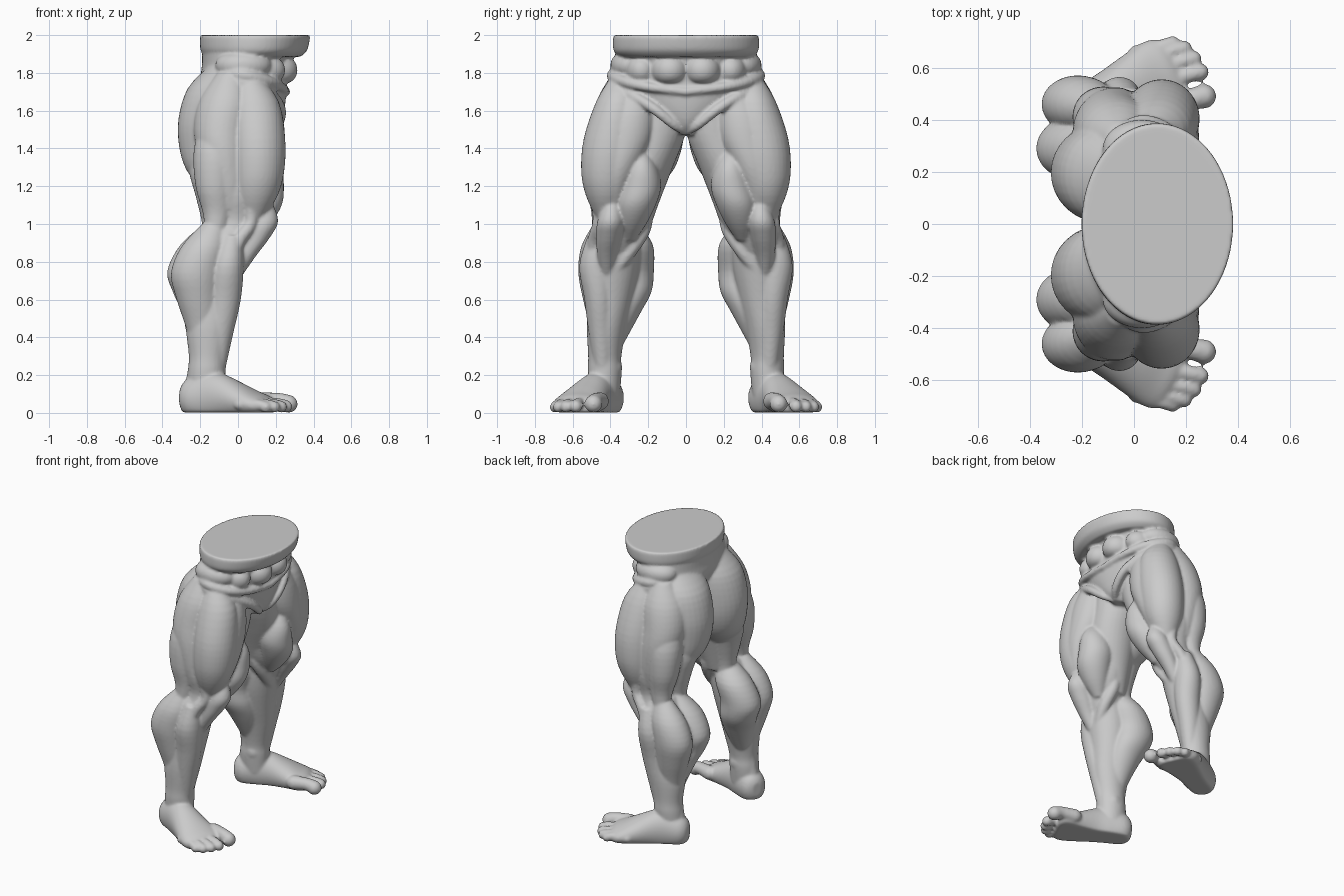
import bpy, math
from mathutils import Vector

verts, faces = [], []


def skin(rings, sides=(1, -1)):
    """Join rings of points into a closed skin, on one or both sides."""
    n = len(rings[0])
    for s in sides:
        o = len(verts)
        new = [[o + i * n + j for j in range(n)] for i in range(len(rings))]
        for ring in rings:
            verts.extend((p[0], p[1] * s, p[2]) for p in ring)
        part = [(a[j], a[(j + 1) % n], b[(j + 1) % n], b[j])
                for a, b in zip(new, new[1:]) for j in range(n)]
        part += [tuple(reversed(new[0])), tuple(new[-1])]
        faces.extend(part if s > 0 else [tuple(reversed(f)) for f in part])


def spline(rows, n):
    """Catmull-Rom interpolation through rows of numbers."""
    rows = [Vector(r) for r in rows]
    out = []
    for i in range(len(rows) - 1):
        a, b, c, d = rows[max(i - 1, 0)], rows[i], rows[i + 1], rows[min(i + 2, len(rows) - 1)]
        for k in range(n):
            t = k / n
            out.append(0.5 * (2 * b + (c - a) * t + (2 * a - 5 * b + 4 * c - d) * t * t
                              + (3 * b - a - 3 * c + d) * t ** 3))
    return out + [rows[-1]]


def loft(rows, place=lambda t, a, b: (a, b, t), sides=(1, -1), seg=32):
    """Elliptic sections: (t, centre a, centre b, radius a, radius b)."""
    turns = [math.tau * j / seg for j in range(seg)]
    if rows[0][0] > rows[-1][0]:
        rows = rows[::-1]
    skin([[place(t, a + max(ra, .005) * math.cos(w), b + max(rb, .005) * math.sin(w)) for w in turns]
          for t, a, b, ra, rb in spline(rows, 4)], sides)


def ball(c, r, p=1.0):
    """Ellipsoid; p below 1 makes it fuller, like a cushion."""
    lats = [math.pi * (i + .2) / 14.4 for i in range(15)]
    loft([(c[2] - r[2] * math.cos(w), c[0], c[1], r[0] * math.sin(w) ** p, r[1] * math.sin(w) ** p)
          for w in lats])


def strand(rows, n=5, seg=14):
    """Round-ended tube through (x, y, z, radius) for tendons, folds and toes."""
    pts = [(Vector(p[:3]), p[3]) for p in spline([Vector(r) for r in rows], n)]
    t0 = (pts[1][0] - pts[0][0]).normalized()
    t1 = (pts[-1][0] - pts[-2][0]).normalized()
    (c0, r0), (c1, r1) = pts[0], pts[-1]
    arcs = [math.radians(d) for d in (20, 45, 65, 82)]
    path = ([(c0 - t0 * r0 * math.sin(w), r0 * math.cos(w)) for w in reversed(arcs)] + pts
            + [(c1 + t1 * r1 * math.sin(w), r1 * math.cos(w)) for w in arcs])
    rings, side = [], t0.orthogonal()
    for i, (c, r) in enumerate(path):
        t = (path[min(i + 1, len(path) - 1)][0] - path[max(i - 1, 0)][0]).normalized()
        side = (side - t * side.dot(t)).normalized()
        up = t.cross(side)
        rings.append([c + r * (side * math.cos(math.tau * j / seg) + up * math.sin(math.tau * j / seg))
                      for j in range(seg)])
    skin(rings)


# Waist slab, belly and pelvis
loft([(2.0, .09, 0, .288, .38), (1.985, .09, 0, .291, .386), (1.93, .085, 0, .285, .386),
      (1.905, .082, 0, .272, .375), (1.885, .08, 0, .25, .35)], sides=(1,), seg=64)
loft([(1.92, .05, 0, .24, .36), (1.85, .035, 0, .225, .37), (1.78, .03, 0, .225, .385),
      (1.7, .045, 0, .21, .35), (1.6, .06, 0, .185, .23), (1.52, .08, 0, .14, .1),
      (1.47, .09, 0, .08, .04)], sides=(1,), seg=64)
# Abdominal blocks, flank and crest
ball((.2, .085, 1.815), (.115, .1, .075), .6)
ball((.135, .235, 1.815), (.115, .085, .07), .6)
ball((.03, .29, 1.84), (.15, .11, .07), .6)
# Hip fold sweeping down to the crotch, in two ridges
strand([(-.13, .24, 1.82, .015), (-.06, .34, 1.80, .028), (.04, .385, 1.785, .035), (.16, .33, 1.755, .03),
        (.23, .2, 1.725, .025), (.255, 0, 1.70, .022)])
strand([(-.1, .31, 1.76, .02), (-.03, .37, 1.755, .03), (.07, .38, 1.735, .035), (.17, .3, 1.69, .03),
        (.225, .17, 1.61, .028), (.215, .07, 1.53, .025), (.17, .01, 1.49, .02)])

# Buttock and side hip
loft([(1.84, -.07, .16, .08, .13), (1.72, -.11, .185, .155, .18), (1.56, -.125, .195, .19, .19),
      (1.41, -.125, .20, .187, .18), (1.28, -.12, .22, .15, .15), (1.18, -.1, .25, .08, .08)])
loft([(1.8, -.04, .32, .07, .07), (1.66, -.06, .33, .145, .14), (1.5, -.085, .355, .15, .155),
      (1.36, -.075, .395, .13, .13), (1.2, -.05, .43, .09, .085), (1.08, -.04, .43, .06, .06)])
# Thigh core and inner thigh
loft([(1.76, .0, .24, .17, .15), (1.6, .0, .24, .19, .19), (1.45, -.01, .25, .19, .225),
      (1.3, -.01, .29, .18, .21), (1.15, -.01, .32, .16, .185), (1.02, -.01, .33, .14, .15),
      (.9, -.05, .37, .13, .13), (.8, -.08, .38, .1, .1)])
loft([(1.62, .06, .13, .12, .1), (1.48, .03, .15, .15, .145), (1.3, .01, .21, .155, .14),
      (1.12, -.02, .26, .13, .12), (.95, -.05, .3, .09, .1)])
# Thigh front: outer sweep, centre and inner teardrop
loft([(1.79, .06, .34, .05, .05), (1.65, .09, .36, .125, .115), (1.45, .105, .395, .145, .147),
      (1.28, .105, .415, .14, .14), (1.15, .095, .42, .115, .11), (1.02, .08, .42, .05, .05)])
loft([(1.72, .12, .25, .07, .07), (1.58, .13, .29, .105, .125), (1.44, .14, .315, .11, .13),
      (1.3, .13, .355, .115, .11), (1.18, .13, .385, .085, .08), (1.08, .12, .39, .05, .04)])
loft([(1.43, .12, .245, .03, .02), (1.31, .125, .235, .105, .08), (1.2, .125, .24, .118, .108),
      (1.1, .12, .265, .112, .105), (1.0, .09, .285, .08, .075), (.91, .05, .3, .03, .03)])
# Thigh back: outer and inner hamstrings
loft([(1.55, -.1, .36, .1, .1), (1.38, -.115, .405, .12, .115), (1.2, -.12, .425, .105, .1),
      (1.05, -.11, .435, .075, .065), (.9, -.13, .46, .04, .04)])
loft([(1.5, -.13, .22, .1, .12), (1.3, -.13, .26, .13, .12), (1.15, -.12, .28, .105, .1),
      (1.0, -.12, .28, .07, .065), (.86, -.14, .27, .04, .05)])

# Kneecap, tendon and side straps
loft([(1.14, .13, .39, .04, .03), (1.02, .135, .40, .078, .068), (.93, .095, .41, .075, .065),
      (.83, .04, .42, .055, .05), (.73, -.005, .42, .03, .03)])
strand([(.04, .48, 1.2, .03), (.07, .46, 1.02, .035), (.01, .485, .92, .035), (-.03, .5, .82, .03)])
strand([(-.02, .21, 1.12, .03), (-.01, .22, .99, .04), (.01, .29, .87, .04), (.0, .37, .76, .03)])

# Shin core
loft([(1.0, -.04, .36, .12, .11), (.9, -.08, .38, .14, .14), (.75, -.11, .39, .14, .14),
      (.6, -.13, .40, .13, .12), (.45, -.15, .42, .125, .105), (.3, -.16, .43, .1, .088),
      (.22, -.165, .43, .1, .09), (.1, -.17, .43, .1, .08)])
# Calf: inner head, outer head, front shin muscle and heel tendon
loft([(1.0, -.13, .3, .05, .05), (.89, -.18, .285, .125, .11), (.75, -.235, .29, .14, .12),
      (.64, -.215, .295, .13, .112), (.54, -.19, .335, .11, .1), (.43, -.18, .37, .08, .075),
      (.33, -.18, .4, .05, .05)])
loft([(1.0, -.13, .44, .06, .05), (.88, -.18, .455, .12, .10), (.74, -.22, .46, .135, .11),
      (.6, -.21, .45, .115, .095), (.45, -.185, .44, .09, .07), (.32, -.18, .44, .06, .05)])
loft([(.94, -.03, .47, .05, .05), (.78, -.055, .475, .085, .09), (.6, -.07, .46, .085, .078),
      (.42, -.095, .45, .07, .065), (.24, -.11, .44, .045, .045)])
strand([(-.25, .39, .56, .05), (-.225, .415, .4, .045), (-.215, .42, .28, .045), (-.235, .42, .12, .05)])
# Ankle bones
ball((-.165, .475, .235), (.055, .042, .06))
ball((-.15, .38, .24), (.055, .042, .06))

# Foot: sections along an axis turned outwards, flat sole
ang = math.radians(24.5)


def foot_place(t, a, b):
    return (-.23 + t * math.cos(ang) - a * math.sin(ang),
            .42 + t * math.sin(ang) + a * math.cos(ang), max(b, .002))


loft([(-.075, 0, .08, .035, .05), (-.055, 0, .08, .07, .085), (-.01, 0, .08, .093, .115),
      (.08, 0, .085, .097, .135), (.17, .005, .08, .105, .125), (.28, .005, .06, .127, .095),
      (.36, 0, .045, .143, .07), (.41, -.005, .038, .135, .055), (.44, -.01, .035, .1, .035)],
     place=foot_place)
# Toes, big to little: tip x, tip y, radius
for x, y, r in [(.268, .49, .048), (.254, .583, .034), (.228, .634, .032), (.192, .674, .031), (.148, .692, .03)]:
    strand([(x - .14, y - .035, r + .014, r), (x - .05, y - .012, r + .016, r * .88), (x, y, r, r)], 4)

# Fuse all the forms into one smooth sculpted figure
me = bpy.data.meshes.new("muscular_legs")
me.from_pydata(verts, [], faces)
me.update()
legs = bpy.data.objects.new("muscular_legs", me)
bpy.context.collection.objects.link(legs)
fuse = legs.modifiers.new("fuse", 'REMESH')
fuse.mode = 'VOXEL'
fuse.voxel_size = .009
fuse.use_smooth_shade = True
soften = legs.modifiers.new("soften", 'SMOOTH')
soften.factor = .5
soften.iterations = 5
